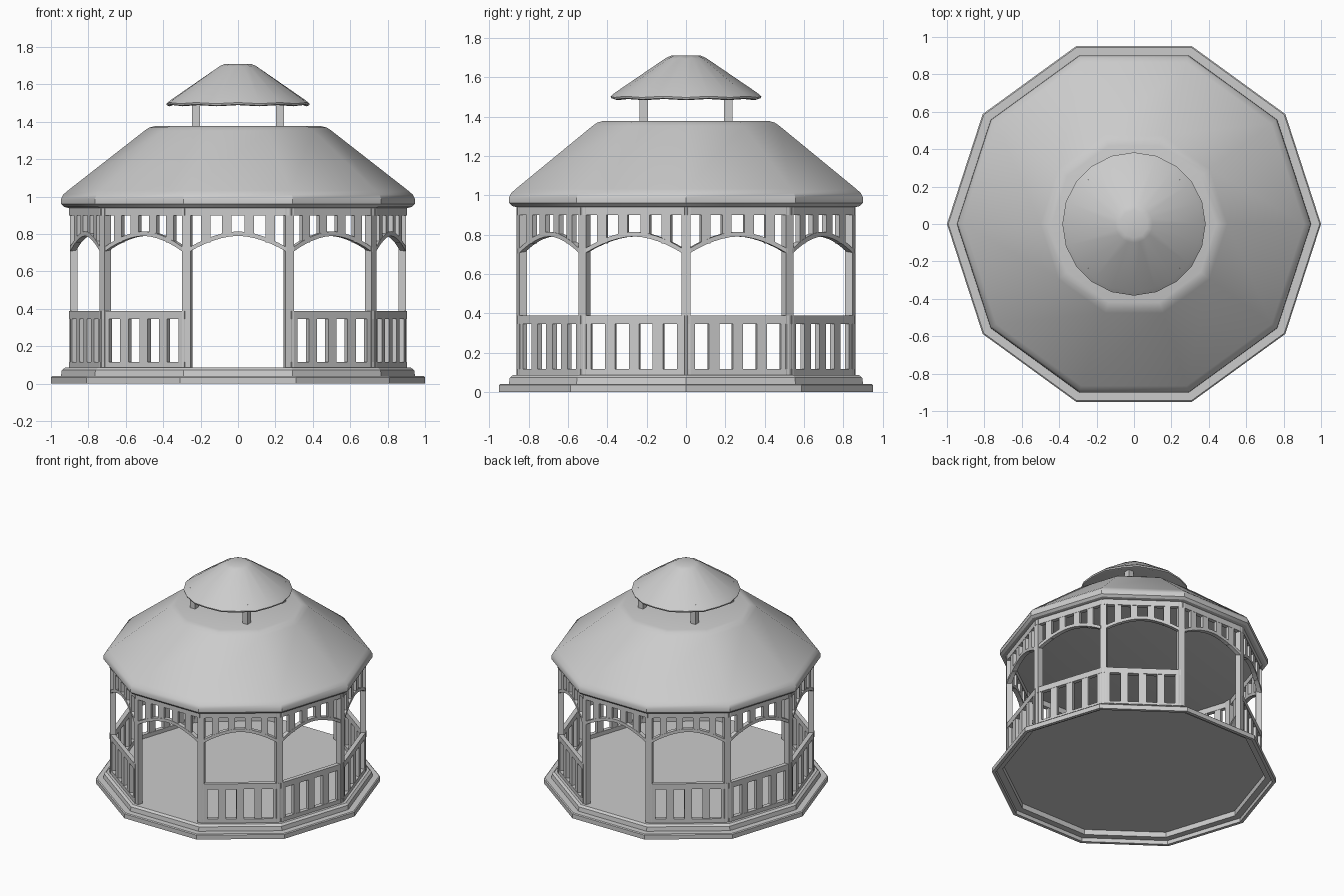
import bpy, bmesh
from math import sin, cos, pi, radians
from mathutils import Matrix

if "Cube" in bpy.data.objects:
    bpy.data.objects.remove(bpy.data.objects["Cube"])

SIDES = 10
R_WALL = 0.905                      # wall corner radius
APO = R_WALL * cos(pi / SIDES)      # distance from centre to wall face
HALF = R_WALL * sin(pi / SIDES)     # half of one wall's width
DEPTH = 0.032


def finish(name, bm, smooth=None):
    bmesh.ops.recalc_face_normals(bm, faces=bm.faces)
    me = bpy.data.meshes.new(name)
    bm.to_mesh(me)
    bm.free()
    ob = bpy.data.objects.new(name, me)
    bpy.context.collection.objects.link(ob)
    if smooth:
        bpy.ops.object.select_all(action='DESELECT')
        ob.select_set(True)
        bpy.context.view_layer.objects.active = ob
        bpy.ops.object.shade_smooth_by_angle(angle=radians(smooth))
    return ob


def lathe(name, profile, n=SIDES, smooth=None, wave=0.0):
    """Closed n-sided solid from a (radius, z) profile, capped at both ends."""
    bm = bmesh.new()
    rings = []
    for r, z in profile:
        rings.append([bm.verts.new((r * cos(2 * pi * i / n), r * sin(2 * pi * i / n),
                                    z + wave * (i % 2))) for i in range(n)])
    for a, b in zip(rings, rings[1:]):
        for i in range(n):
            j = (i + 1) % n
            bm.faces.new((a[i], a[j], b[j], b[i]))
    bm.faces.new(rings[0])
    bm.faces.new(rings[-1])
    return finish(name, bm, smooth)


def box(bm, x0, x1, y0, y1, z0, z1):
    m = (Matrix.Translation(((x0 + x1) / 2, (y0 + y1) / 2, (z0 + z1) / 2))
         @ Matrix.Diagonal((x1 - x0, y1 - y0, z1 - z0, 1)))
    bmesh.ops.create_cube(bm, size=1, matrix=m)


def arch(x):
    return 0.79 - 0.085 * (abs(x) / 0.26) ** 1.8


def place(bm, angle):
    """Panels are drawn facing -y; turn them so they face the given angle."""
    bmesh.ops.rotate(bm, verts=bm.verts, cent=(0, 0, 0),
                     matrix=Matrix.Rotation(angle + pi / 2, 3, 'Z'))


# Stepped base, hollow underneath
lathe("base", [(0.90, 0.07), (0.925, 0.07), (0.925, 0.03), (0.975, 0.03), (0.975, 0),
               (1.0, 0), (1.0, 0.034), (0.993, 0.04), (0.947, 0.04), (0.942, 0.072),
               (0.925, 0.085)])

IN = 0.272          # panel half width on the back face, safely inside the mitre
Y0, Y1 = -APO, -APO + DEPTH

for k in range(SIDES):
    ang = 2 * pi * (k + 0.5) / SIDES

    # Arched frieze with small pickets
    bm = bmesh.new()
    box(bm, -IN, IN, Y0, Y1, 0.898, 0.95)
    steps = 12
    prev = None
    for i in range(steps + 1):
        x = -0.262 + 0.524 * i / steps
        z = arch(x)
        ring = [bm.verts.new(c) for c in ((x, Y0, z), (x, Y1, z),
                                          (x, Y1, z + 0.024), (x, Y0, z + 0.024))]
        if prev:
            for a in range(4):
                b = (a + 1) % 4
                bm.faces.new((prev[a], prev[b], ring[b], ring[a]))
        else:
            bm.faces.new(ring)
        prev = ring
    bm.faces.new(prev)
    for s in (-1, 1):
        for x in (0.060, 0.172):
            c = s * x
            box(bm, c - 0.025, c + 0.025, Y0 + 0.002, Y1 - 0.002,
                arch(abs(c) + 0.025) + 0.016, 0.91)
    place(bm, ang)
    finish("arched_frieze", bm)

    # Railing on every side except the front and back entrances
    if k not in (2, 7):
        bm = bmesh.new()
        box(bm, -IN, IN, Y0, Y1, 0.345, 0.388)
        box(bm, -IN, IN, Y0, Y1, 0.075, 0.115)
        for c in (-0.128, 0, 0.128):
            box(bm, c - 0.027, c + 0.027, Y0 + 0.002, Y1 - 0.002, 0.1, 0.36)
        for s in (-1, 1):
            box(bm, min(s * 0.23, s * IN), max(s * 0.23, s * IN),
                Y0 + 0.002, Y1 - 0.002, 0.1, 0.36)
        place(bm, ang)
        finish("railing", bm)

    # Corner post
    bm = bmesh.new()
    box(bm, -0.024, 0.024, -0.899, -0.857, 0.075, 0.95)
    place(bm, 2 * pi * k / SIDES)
    finish("corner_post", bm)

# Main roof with a flat ceiling
lathe("main_roof", [(0.91, 0.94), (0.93, 0.945), (0.945, 0.96), (0.946, 0.988),
                    (0.935, 1.01), (0.91, 1.032), (0.50, 1.352), (0.475, 1.369),
                    (0.44, 1.378)], smooth=30)

# Cupola posts
for sx in (-1, 1):
    for sy in (-1, 1):
        bm = bmesh.new()
        x, y = sx * 0.225, sy * 0.215
        box(bm, x - 0.022, x + 0.022, y - 0.022, y + 0.022, 1.37, 1.53)
        finish("cupola_post", bm)

# Cupola roof with a gently scalloped rim
lathe("cupola_roof", [(0.365, 1.483), (0.38, 1.487), (0.383, 1.497), (0.36, 1.516),
                      (0.10, 1.693), (0.075, 1.703)], n=20, smooth=35, wave=0.006)
